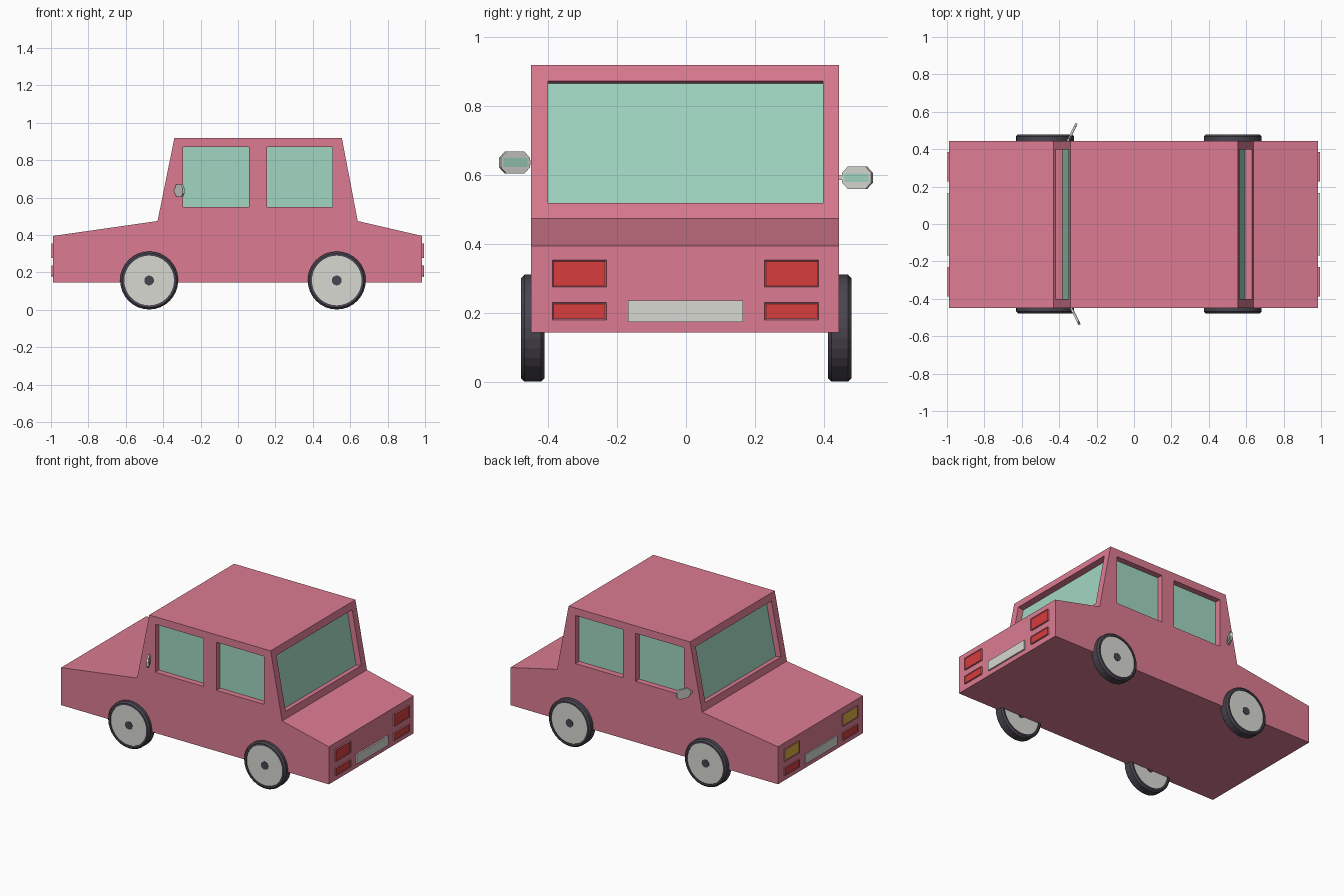
import bpy, bmesh, math
from mathutils import Matrix, Vector

if "Cube" in bpy.data.objects:
    bpy.data.objects.remove(bpy.data.objects["Cube"])


def material(name, r, g, b):
    lin = [((c / 255 + 0.055) / 1.055) ** 2.4 for c in (r, g, b)]
    m = bpy.data.materials.new(name)
    m.diffuse_color = (*lin, 1)
    m.use_nodes = True
    m.node_tree.nodes["Principled BSDF"].inputs["Base Color"].default_value = m.diffuse_color
    return m


PINK = material("pink paint", 220, 124, 146)
GLASS = material("green glass", 161, 214, 193)
RED = material("red lamp", 216, 60, 60)
YELLOW = material("yellow lamp", 222, 175, 66)
CREAM = material("pale grey", 216, 216, 210)
RUBBER = material("dark rubber", 74, 69, 80)


def finish(name, bm, mats, matrix=Matrix()):
    bmesh.ops.recalc_face_normals(bm, faces=bm.faces[:])
    me = bpy.data.meshes.new(name)
    bm.to_mesh(me)
    bm.free()
    for m in mats:
        me.materials.append(m)
    ob = bpy.data.objects.new(name, me)
    ob.matrix_world = matrix
    bpy.context.collection.objects.link(ob)
    return ob


def box(name, centre, size, mat, ry=0.0):
    bm = bmesh.new()
    bmesh.ops.create_cube(bm, size=1)
    bmesh.ops.scale(bm, vec=size, verts=bm.verts[:])
    return finish(name, bm, [mat], Matrix.Translation(centre) @ Matrix.Rotation(ry, 4, 'Y'))


def prism(bm, points, depth):
    """Extrude a polygon by a vector."""
    f = bm.faces.new([bm.verts.new(p) for p in points])
    r = bmesh.ops.extrude_face_region(bm, geom=[f])
    bmesh.ops.translate(bm, vec=depth, verts=[v for v in r['geom'] if isinstance(v, bmesh.types.BMVert)])


# Body: side profile extruded across the width
Y0, Y1 = -0.449, 0.444
profile = [(-0.99, 0.145), (0.985, 0.145), (0.985, 0.395), (0.64, 0.475),
           (0.555, 0.92), (-0.34, 0.92), (-0.43, 0.475), (-0.99, 0.395)]
bm = bmesh.new()
prism(bm, [(x, Y0, z) for x, z in profile], (0, Y1 - Y0, 0))
body = finish("car_body", bm, [PINK])

# Window recesses and their glass panes
D, T = 0.04, 0.008


def window(name, centre, size, inward, ry=0.0):
    c, n = Vector(centre), Vector(inward)
    axis = 0 if abs(n.x) > abs(n.y) else 1
    s = list(size)
    s[axis] = 2 * D
    cutter = box("window_cutter", c, s, PINK, ry)
    cutter.hide_render = True
    mod = body.modifiers.new("cut", 'BOOLEAN')
    mod.operation, mod.solver, mod.object = 'DIFFERENCE', 'EXACT', cutter
    bpy.context.view_layer.objects.active = body
    bpy.ops.object.modifier_apply(modifier=mod.name)
    bpy.data.objects.remove(cutter)
    s = [v + 0.004 for v in size]
    s[axis] = T
    box(name, c + n * (D - 0.001 + T / 2), s, GLASS, ry)


for side, y, n in (("right", Y0, 1), ("left", Y1, -1)):
    for pos, x0, x1 in (("front", -0.295, 0.06), ("rear", 0.155, 0.505)):
        window(f"{side}_{pos}_window", ((x0 + x1) / 2, y, 0.71), (x1 - x0, 0, 0.32), (0, n, 0))
a = math.atan2(0.09, 0.445)
window("windscreen", (-0.3852, -0.0015, 0.6965), (0, 0.797, 0.36), (math.cos(a), 0, -math.sin(a)), a)
a = math.atan2(0.085, 0.445)
window("rear_window", (0.5977, -0.0015, 0.6965), (0, 0.797, 0.36), (-math.cos(a), 0, -math.sin(a)), -a)


# Lamps: thin framed plates with an inset lens
def lamp(name, x, s, y, z, h, lens):
    bm = bmesh.new()
    bmesh.ops.create_cube(bm, size=1)
    bmesh.ops.scale(bm, vec=(0.018, 0.156, h), verts=bm.verts[:])
    bm.normal_update()
    face = max(bm.faces, key=lambda f: f.normal.x * s)
    bmesh.ops.inset_region(bm, faces=[face], thickness=0.005, depth=-0.003)
    face.material_index = 1
    finish(name, bm, [PINK, lens], Matrix.Translation((x, y, z)))


for end, x, s, top in (("front", -0.989, -1, YELLOW), ("rear", 0.986, 1, RED)):
    for side, y in (("right", -0.309), ("left", 0.306)):
        lamp(f"{end}_{side}_upper_lamp", x, s, y, 0.315, 0.078, top)
        lamp(f"{end}_{side}_lower_lamp", x, s, y, 0.206, 0.05, RED)
    box(f"{end}_plate", (x, -0.002, 0.206), (0.018, 0.333, 0.062), CREAM)


# Wheels: lathed section, ordered from outer hub to inner hub
SEG = 32
half = [(0.0, 0.031), (0.026, 0.031), (0.026, 0.028), (0.133, 0.028),
        (0.133, 0.034), (0.145, 0.034), (0.155, 0.024)]
section = half + [(r, -y) for r, y in reversed(half)]


def wheel(name, x, y):
    bm = bmesh.new()
    vs = [bm.verts.new((r, h, 0)) for r, h in section]
    es = [bm.edges.new(p) for p in zip(vs, vs[1:])]
    bmesh.ops.spin(bm, geom=vs + es, cent=(0, 0, 0), axis=(0, 1, 0), angle=2 * math.pi,
                   steps=SEG, use_merge=True)
    bmesh.ops.remove_doubles(bm, verts=bm.verts[:], dist=1e-5)
    for f in bm.faces:
        c = f.calc_center_median()
        r = math.hypot(c.x, c.z)
        f.material_index = 1 if 0.03 < r < 0.125 else 0
    finish(name, bm, [RUBBER, CREAM], Matrix.Translation((x, y, 0.157)))


for pos, x in (("front", -0.475), ("rear", 0.528)):
    for side, y in (("right", -0.444), ("left", 0.445)):
        wheel(f"{pos}_{side}_wheel", x, y)


# Door mirrors: chamfered plates angled backwards, glass strip facing the rear
def mirror(side, s, cx, cy, z):
    w, h, c = 0.047, 0.032, 0.018
    pts = [(-w + c, -h), (w - c, -h), (w, -h + c), (w, h - c),
           (w - c, h), (-w + c, h), (-w, h - c), (-w, -h + c)]
    m = Matrix.Translation((cx, cy, z)) @ Matrix.Rotation(-s * 0.47, 4, 'Z')
    bm = bmesh.new()
    prism(bm, [(-0.006, u, v) for u, v in pts], (0.012, 0, 0))
    finish(f"{side}_mirror", bm, [CREAM], m)
    for nm, off, size, mat in (("glass", (0.006, 0, 0), (0.003, 0.078, 0.026), GLASS),
                               ("stem", (0, -s * 0.05, 0), (0.01, 0.03, 0.012), CREAM)):
        ob = box(f"{side}_mirror_{nm}", (0, 0, 0), size, mat)
        ob.matrix_world = m @ Matrix.Translation(off)


mirror("right", -1, -0.312, -0.497, 0.637)
mirror("left", 1, -0.328, 0.497, 0.593)
